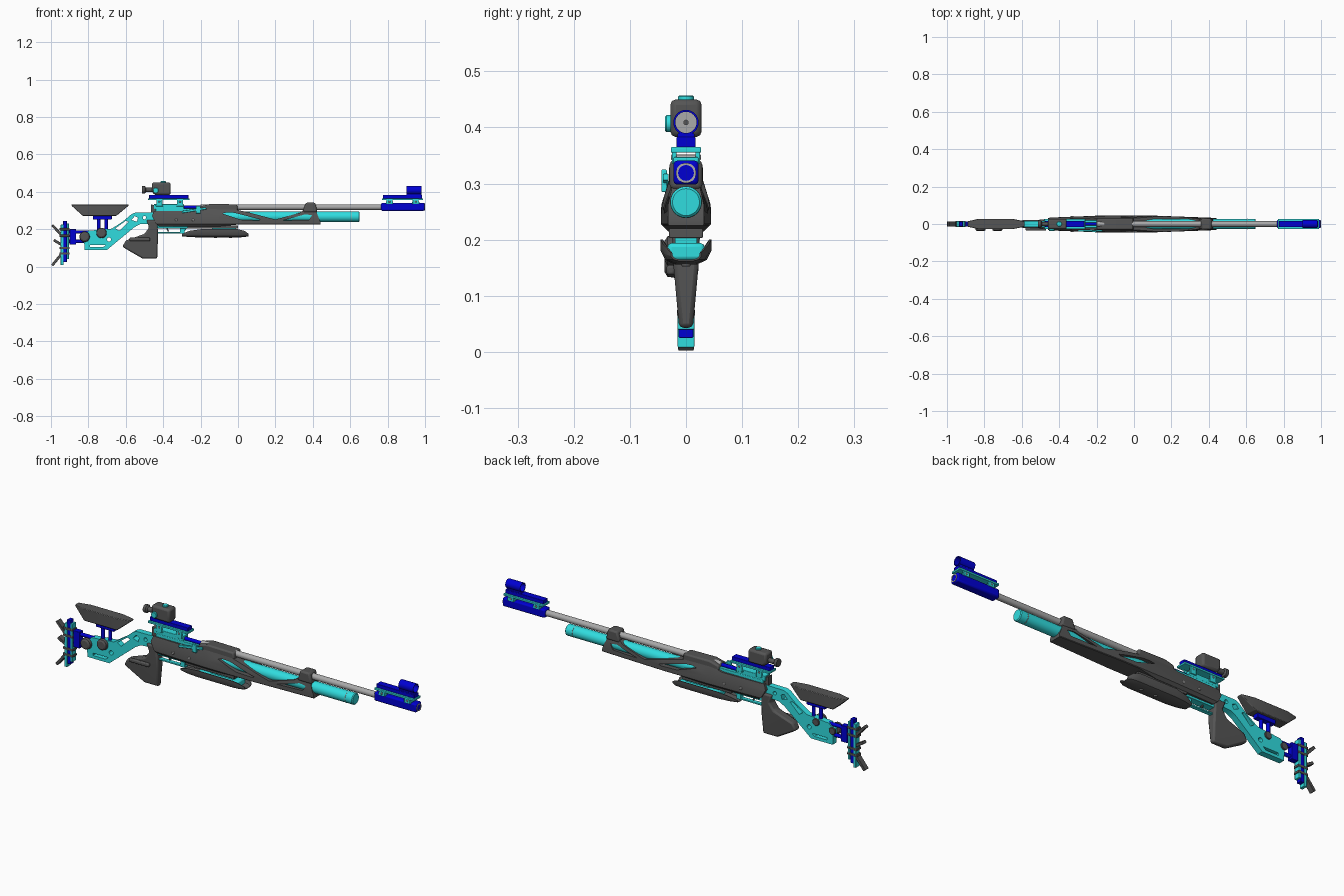
import bpy, bmesh, math
from mathutils import Vector

if "Cube" in bpy.data.objects:
    bpy.data.objects.remove(bpy.data.objects["Cube"])

def material(name, rgb):
    m = bpy.data.materials.new(name)
    m.diffuse_color = (*rgb, 1)
    m.use_nodes = True
    m.node_tree.nodes["Principled BSDF"].inputs["Base Color"].default_value = m.diffuse_color
    return m

CYAN = material("cyan", (0.03, 0.72, 0.74))
BLUE = material("blue", (0.0, 0.0, 0.65))
DARK = material("dark", (0.09, 0.09, 0.09))
GREY = material("steel", (0.4, 0.4, 0.4))

def finish(bm, name, mat, bevel=0.0):
    bmesh.ops.remove_doubles(bm, verts=bm.verts, dist=1e-5)
    bmesh.ops.recalc_face_normals(bm, faces=bm.faces)
    me = bpy.data.meshes.new(name)
    bm.to_mesh(me)
    bm.free()
    ob = bpy.data.objects.new(name, me)
    bpy.context.collection.objects.link(ob)
    me.materials.append(mat)
    if bevel:
        b = ob.modifiers.new("bevel", 'BEVEL')
        b.width, b.segments, b.limit_method = bevel, 2, 'ANGLE'
    return ob

def prism(name, pts, hw, mat, y=0, bevel=0.0, width=None, cuts=()):
    """Side profile (x, z) extruded across y; width(x, z) sets a varying half width."""
    bm = bmesh.new()
    f = bm.faces.new([bm.verts.new((x, y - hw, z)) for x, z in pts])
    new = bmesh.ops.extrude_face_region(bm, geom=[f])["geom"]
    for v in new:
        if isinstance(v, bmesh.types.BMVert):
            v.co.y = y + hw
    for axis, val in cuts:
        n = Vector((1, 0, 0)) if axis == 'x' else Vector((0, 0, 1))
        bmesh.ops.bisect_plane(bm, geom=bm.verts[:] + bm.edges[:] + bm.faces[:],
                               plane_co=n * val, plane_no=n)
    if width:
        for v in bm.verts:
            v.co.y = math.copysign(width(v.co.x, v.co.z), v.co.y)
    return finish(bm, name, mat, bevel)

def box(name, x0, x1, z0, z1, hw, mat, y=0, bevel=0.002):
    return prism(name, [(x0, z0), (x1, z0), (x1, z1), (x0, z1)], hw, mat, y, bevel)

def lathe(name, pts, loc, mat, axis='x', n=32):
    """Revolve (distance, radius) points about an axis through loc."""
    bm = bmesh.new()
    rings = []
    for t, r in pts:
        ring = []
        for i in range(n):
            a = 2 * math.pi * i / n
            c, s = r * math.cos(a), r * math.sin(a)
            co = {'x': (t, c, s), 'y': (c, t, s), 'z': (c, s, t)}[axis]
            ring.append(bm.verts.new(Vector(loc) + Vector(co)))
        rings.append(ring)
    for a, b in zip(rings, rings[1:]):
        for i in range(n):
            j = (i + 1) % n
            bm.faces.new((a[i], a[j], b[j], b[i]))
    return finish(bm, name, mat)

def rod(name, t0, t1, r, loc, mat, axis='x', ch=0.002, n=32):
    return lathe(name, [(t0, 0), (t0, r - ch), (t0 + ch, r), (t1 - ch, r), (t1, r - ch), (t1, 0)],
                 loc, mat, axis, n)

def pipe(name, t0, t1, r, ri, loc, mat):
    return lathe(name, [(t0, ri), (t0, r), (t1, r), (t1, ri), (t0, ri)], loc, mat)

def bar(name, a, b, th, hw, mat, y=0):
    """Flat strip between two (x, z) points."""
    d = Vector((b[0] - a[0], b[1] - a[1])).normalized() * th
    nx, nz = -d.y, d.x
    return prism(name, [(a[0] + nx, a[1] + nz), (a[0] - nx, a[1] - nz),
                        (b[0] - nx, b[1] - nz), (b[0] + nx, b[1] + nz)], hw, mat, y, 0.002)

def cut(ob, *holes):
    for pts in holes:
        c = prism("cutter", pts, 0.2, ob.data.materials[0])
        c.hide_render = True
        m = ob.modifiers.new("hole", 'BOOLEAN')
        m.operation, m.object, m.solver = 'DIFFERENCE', c, 'EXACT'
        bpy.context.view_layer.objects.active = ob
        bpy.ops.object.modifier_apply(modifier=m.name)
        bpy.data.objects.remove(c)

def circle(x, z, r, n=16):
    return [(x + r * math.cos(2 * math.pi * i / n), z + r * math.sin(2 * math.pi * i / n)) for i in range(n)]

def lerp(v, table):
    for (a, p), (b, q) in zip(table, table[1:]):
        if v <= b:
            return p + (q - p) * max(0, v - a) / (b - a)
    return table[-1][1]

# Barrel and air cylinder
rod("barrel", -0.2, 0.78, 0.015, (0, 0, 0.318), GREY)
rod("air_cylinder", -0.2, 0.65, 0.028, (0, 0, 0.267), CYAN, ch=0.004)
rod("cylinder_ring", 0.606, 0.612, 0.0285, (0, 0, 0.267), GREY)

# Fore-end with zigzag top and side windows
stock = prism("fore_end", [(-0.44, 0.232), (-0.42, 0.215), (-0.1, 0.215), (0.0, 0.225), (0.44, 0.225),
                           (0.44, 0.24), (0.415, 0.302), (0.35, 0.302), (0.33, 0.288), (0.2, 0.252), (0.06, 0.289),
                           (-0.01, 0.305), (-0.18, 0.308), (-0.22, 0.297), (-0.45, 0.297), (-0.46, 0.27)], 0.04, DARK,
              width=lambda x, z: lerp(z, [(0.215, 0.032), (0.228, 0.045), (0.262, 0.044), (0.305, 0.03)])
              * lerp(x, [(-0.46, 0.75), (-0.3, 0.9), (-0.15, 1), (0.1, 1), (0.2, 0.92), (0.44, 0.72)]),
              cuts=[('z', 0.228), ('z', 0.262), ('x', -0.3), ('x', -0.15), ('x', 0.1), ('x', 0.2)])
cut(stock, [(-0.085, 0.284), (-0.06, 0.29), (-0.02, 0.288), (0.12, 0.252), (0.11, 0.247), (0.02, 0.25)],
    [(0.24, 0.247), (0.38, 0.25), (0.395, 0.275), (0.36, 0.28)])
for y in (-0.041, 0.041):
    for x in (-0.33, -0.24, -0.17):
        rod("stock_screw", -0.004, 0.004, 0.007, (x, y * 0.96, 0.25), GREY, 'y', n=16)
prism("barrel_clamp", [(0.345, 0.29), (0.425, 0.29), (0.413, 0.342), (0.362, 0.342)], 0.029, DARK, bevel=0.008)
prism("receiver_cover", [(-0.2, 0.29), (0.0, 0.29), (-0.005, 0.333), (-0.15, 0.335), (-0.2, 0.322)], 0.03, DARK, bevel=0.007)

# Receiver, bolt and cocking lever
box("receiver", -0.44, -0.19, 0.285, 0.312, 0.021, CYAN)
prism("receiver_tail", [(-0.465, 0.29), (-0.4, 0.29), (-0.4, 0.31), (-0.465, 0.334)], 0.014, DARK)
box("breech_block", -0.45, -0.29, 0.308, 0.334, 0.02, CYAN)
rod("bolt", -0.31, -0.18, 0.009, (0, 0, 0.318), BLUE)
bar("cocking_lever", (-0.3, 0.292), (-0.17, 0.312), 0.006, 0.005, CYAN, y=-0.036)
box("lever_handle", -0.225, -0.2, 0.285, 0.325, 0.005, CYAN, y=-0.039)

# Trigger group
box("trigger_housing", -0.43, -0.25, 0.205, 0.24, 0.018, CYAN)
bar("trigger_guard_bottom", (-0.43, 0.18), (-0.3, 0.18), 0.004, 0.01, CYAN)
bar("trigger_guard_front", (-0.3, 0.178), (-0.27, 0.215), 0.004, 0.01, CYAN)
box("guard_front_block", -0.31, -0.285, 0.176, 0.215, 0.012, CYAN)
bar("trigger_blade", (-0.375, 0.235), (-0.384, 0.212), 0.004, 0.005, DARK)
bar("trigger_tip", (-0.384, 0.214), (-0.372, 0.188), 0.004, 0.005, DARK)

# Pistol grip
prism("pistol_grip", [(-0.49, 0.25), (-0.475, 0.21), (-0.5, 0.175), (-0.6, 0.14), (-0.618, 0.107), (-0.595, 0.092),
                      (-0.51, 0.043), (-0.432, 0.043), (-0.428, 0.15), (-0.43, 0.25)], 0.02, DARK, bevel=0.008,
      width=lambda x, z: lerp(z, [(0.04, 0.012), (0.15, 0.022), (0.25, 0.027)]), cuts=[('z', 0.15)])
box("palm_shelf", -0.58, -0.47, 0.137, 0.155, 0.008, DARK, y=-0.027, bevel=0.005)

# Hand rest: curved trough hung under the fore-end
bm = bmesh.new()
rings = []
half = [(0.045, 0.2), (0.045, 0.18), (0.037, 0.164), (0.02, 0.156)]
inner = [(0.014, 0.163), (0.031, 0.169), (0.039, 0.182), (0.041, 0.2)]
section = half + [(-y, z) for y, z in half[::-1]] + [(-y, z) for y, z in inner[::-1]][0:4][::1] + inner
for x, s, h in [(-0.3, 0.55, 0.3), (-0.26, 0.85, 0.75), (-0.2, 1, 1), (0.0, 1, 1), (0.035, 0.9, 0.75), (0.055, 0.6, 0.35)]:
    rings.append([bm.verts.new((x, y * s, 0.165 + (z - 0.165) * h)) for y, z in section])
for a, b in zip(rings, rings[1:]):
    for i in range(len(section)):
        j = (i + 1) % len(section)
        bm.faces.new((a[i], a[j], b[j], b[i]))
bm.faces.new(rings[0])
bm.faces.new(rings[-1])
finish(bm, "hand_rest", DARK)
box("hand_rest_core", -0.2, 0.02, 0.163, 0.194, 0.033, CYAN, bevel=0.007)
box("hand_rest_mount", -0.14, -0.01, 0.19, 0.206, 0.02, CYAN)
box("hand_rest_rail", -0.27, 0.0, 0.203, 0.22, 0.03, DARK)
for x in (-0.12, -0.04):
    rod("hand_rest_screw", 0.152, 0.163, 0.008, (x, 0, 0), GREY, 'z', n=16)

# Skeleton butt stock
butt = prism("butt_stock", [(-0.43, 0.29), (-0.55, 0.289), (-0.57, 0.28), (-0.615, 0.242), (-0.675, 0.203), (-0.80, 0.192),
                            (-0.825, 0.165), (-0.82, 0.09), (-0.70, 0.09), (-0.555, 0.21), (-0.524, 0.227), (-0.43, 0.232)],
             0.015, CYAN)
cut(butt, [(-0.655, 0.205), (-0.635, 0.192), (-0.585, 0.24), (-0.6, 0.245)], [(-0.57, 0.25), (-0.54, 0.24), (-0.535, 0.262), (-0.552, 0.27)],
    circle(-0.69, 0.145, 0.011), circle(-0.5, 0.262, 0.009),
    [(-0.79, 0.105), (-0.72, 0.105), (-0.705, 0.117), (-0.79, 0.117)])
for x, z in ((-0.82, 0.16), (-0.73, 0.18)):
    lathe("clamp_knob", [(-0.038, 0), (-0.038, 0.018), (-0.033, 0.026), (-0.02, 0.028), (-0.014, 0.02), (-0.014, 0)],
          (x, 0, z), DARK, 'y', 24)
    rod("clamp_nut", 0.012, 0.022, 0.018, (x, 0, z), DARK, 'y', n=24)

# Cheek piece on posts
prism("cheek_piece", [(-0.89, 0.332), (-0.89, 0.326), (-0.83, 0.272), (-0.65, 0.272), (-0.585, 0.326), (-0.585, 0.332)],
      0.02, DARK, bevel=0.004, cuts=[('x', -0.83), ('x', -0.65)],
      width=lambda x, z: lerp(x, [(-0.89, 0.014), (-0.83, 0.028), (-0.65, 0.028), (-0.585, 0.014)]))
box("cheek_bracket", -0.775, -0.675, 0.252, 0.274, 0.014, BLUE)
for x in (-0.745, -0.705):
    rod("cheek_post", 0.17, 0.26, 0.009, (x, 0, 0), BLUE, 'z', n=20)

# Butt plate with rails, rods and hooks
for z in (0.185, 0.135):
    rod("length_rod", -0.915, -0.79, 0.009, (0, 0, z), BLUE, n=20)
box("rod_bracket", -0.9, -0.865, 0.118, 0.2, 0.014, BLUE)
box("butt_plate_carrier", -0.935, -0.915, 0.025, 0.245, 0.013, BLUE)
box("butt_plate_front", -0.915, -0.904, 0.04, 0.23, 0.015, CYAN)
box("butt_plate_rear", -0.948, -0.933, 0.008, 0.225, 0.015, CYAN)
for i, z in enumerate((0.07, 0.1, 0.165, 0.2)):
    box("plate_clamp", -0.955, -0.9, z - 0.006, z + 0.006, 0.016, DARK)
for a, b in (((-0.945, 0.17), (-0.993, 0.222)), ((-0.945, 0.118), (-0.985, 0.142)), ((-0.945, 0.066), (-0.994, 0.006))):
    bar("shoulder_hook", a, b, 0.007, 0.014, DARK)

# Raised sight rails, front and rear
def sight_rail(side, x0, x1, z0, feet):
    for x in feet:
        for y in (-0.021, 0.021):
            box(side + "_riser_leg", x - 0.016, x + 0.016, z0, 0.358, 0.004, CYAN, y)
        box(side + "_riser_foot", x - 0.02, x + 0.02, z0, z0 + 0.012, 0.022, CYAN)
        rod(side + "_riser_screw", -0.027, 0.027, 0.005, (x, 0, 0.347), GREY, 'y', n=12)
    box(side + "_rail_plate", x0, x1, 0.355, 0.365, 0.027, CYAN)
    box(side + "_rail", x0 + 0.005, x1 - 0.005, 0.364, 0.383, 0.017, BLUE)

sight_rail("rear", -0.48, -0.26, 0.322, (-0.42, -0.31))
sight_rail("front", 0.77, 0.99, 0.335, (0.81, 0.95))
box("muzzle_sleeve", 0.765, 0.998, 0.298, 0.341, 0.0225, BLUE, bevel=0.007)
pipe("muzzle_ring", 0.99, 1.0, 0.018, 0.014, (0, 0, 0.319), GREY)

# Front sight tunnel
pipe("front_sight_tunnel", 0.9, 0.982, 0.0225, 0.019, (0, 0, 0.409), BLUE)
pipe("front_sight_insert", 0.935, 0.942, 0.0195, 0.004, (0, 0, 0.409), GREY)
box("front_sight_base", 0.9, 0.98, 0.38, 0.39, 0.015, BLUE)

# Rear diopter sight
prism("rear_sight_body", [(-0.46, 0.4), (-0.445, 0.383), (-0.36, 0.383), (-0.36, 0.45), (-0.46, 0.45)], 0.028, DARK, bevel=0.01)
rod("elevation_knob", 0.445, 0.457, 0.014, (-0.4, 0, 0), CYAN, 'z')
rod("windage_knob", -0.037, -0.02, 0.015, (-0.44, 0, 0.407), CYAN, 'y')
lathe("eyepiece", [(-0.512, 0), (-0.512, 0.02), (-0.498, 0.02), (-0.492, 0.012), (-0.455, 0.012), (-0.455, 0)], (0, 0, 0.41), DARK)

# Smooth rounded faces, keep edges sharp
bpy.ops.object.select_all(action='SELECT')
bpy.ops.object.shade_smooth_by_angle(angle=math.radians(30))
